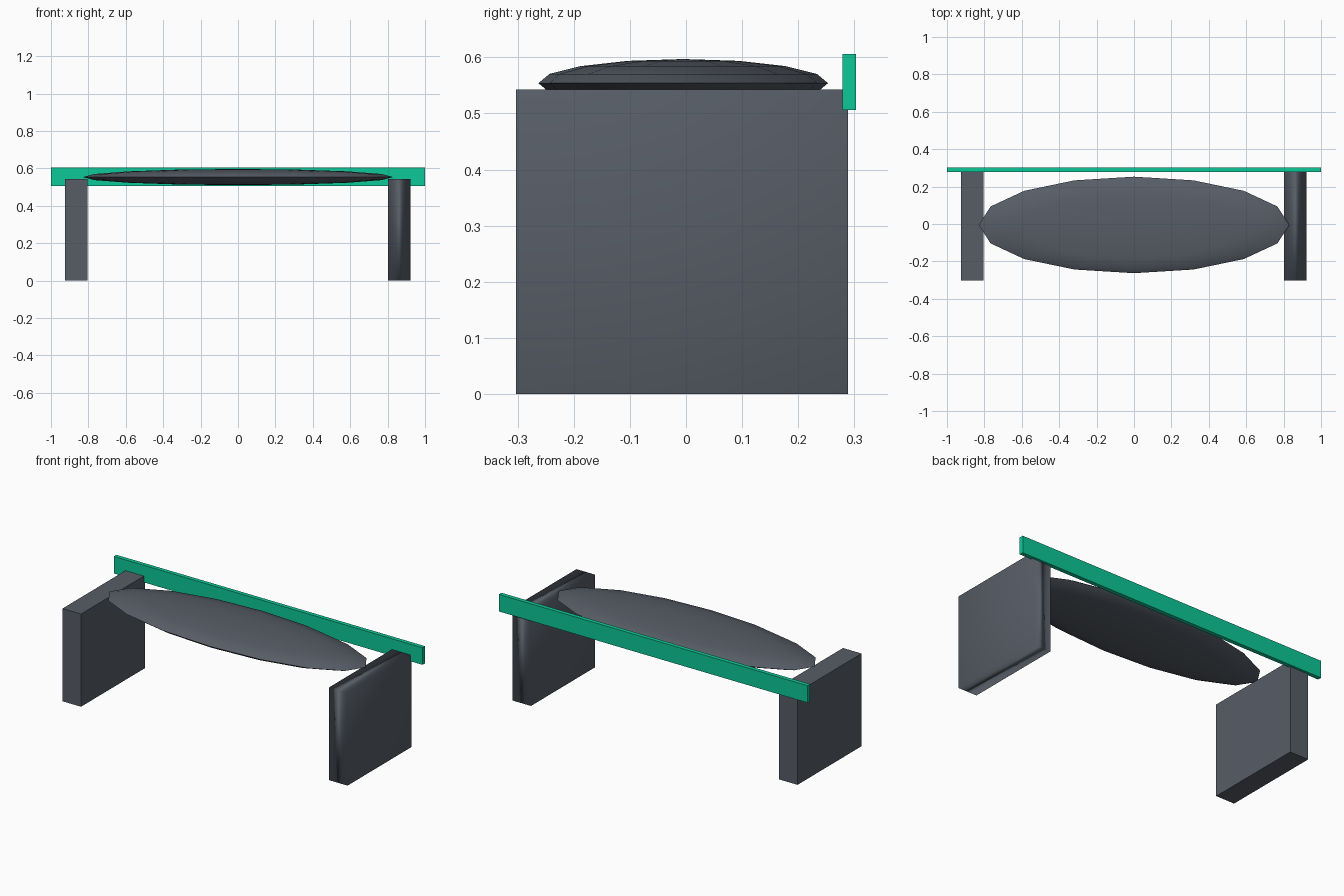
import bpy

if "Cube" in bpy.data.objects:
    bpy.data.objects.remove(bpy.data.objects["Cube"])


def make_material(name, rgb):
    mat = bpy.data.materials.new(name)
    mat.use_nodes = True
    mat.diffuse_color = (*rgb, 1)
    mat.node_tree.nodes["Principled BSDF"].inputs["Base Color"].default_value = (*rgb, 1)
    return mat


slate = make_material("slate grey", (0.095, 0.11, 0.135))
green = make_material("emerald green", (0.004, 0.58, 0.31))


def add_box(name, low, high, mat):
    centre = [(a + b) / 2 for a, b in zip(low, high)]
    bpy.ops.mesh.primitive_cube_add(size=1, location=centre)
    obj = bpy.context.object
    obj.name = name
    obj.scale = [b - a for a, b in zip(low, high)]
    bpy.ops.object.transform_apply(location=False, rotation=False, scale=True)
    obj.data.materials.append(mat)
    return obj


# Slab legs
add_box("right_leg", (-0.925, -0.303, 0), (-0.805, 0.289, 0.543), slate)
left_leg = add_box("left_leg", (0.802, -0.303, 0), (0.922, 0.289, 0.543), slate)

# The left leg is softly shaded, its broad faces leading the normals
bpy.ops.object.shade_smooth()
soft = left_leg.modifiers.new("soft_shading", 'WEIGHTED_NORMAL')
soft.mode = 'FACE_AREA'
soft.weight = 50

# Flattened oval top
bpy.ops.mesh.primitive_uv_sphere_add(segments=16, ring_count=8, radius=1,
                                     location=(0, -0.005, 0.554))
top = bpy.context.object
top.name = "oval_top"
top.scale = (0.83, 0.258, 0.043)
bpy.ops.object.transform_apply(location=False, rotation=False, scale=True)
top.data.materials.append(slate)
bpy.ops.object.shade_smooth_by_angle(angle=0.6)

# Long rail along the back
add_box("back_rail", (-1, 0.279, 0.506), (1, 0.303, 0.606), green)
